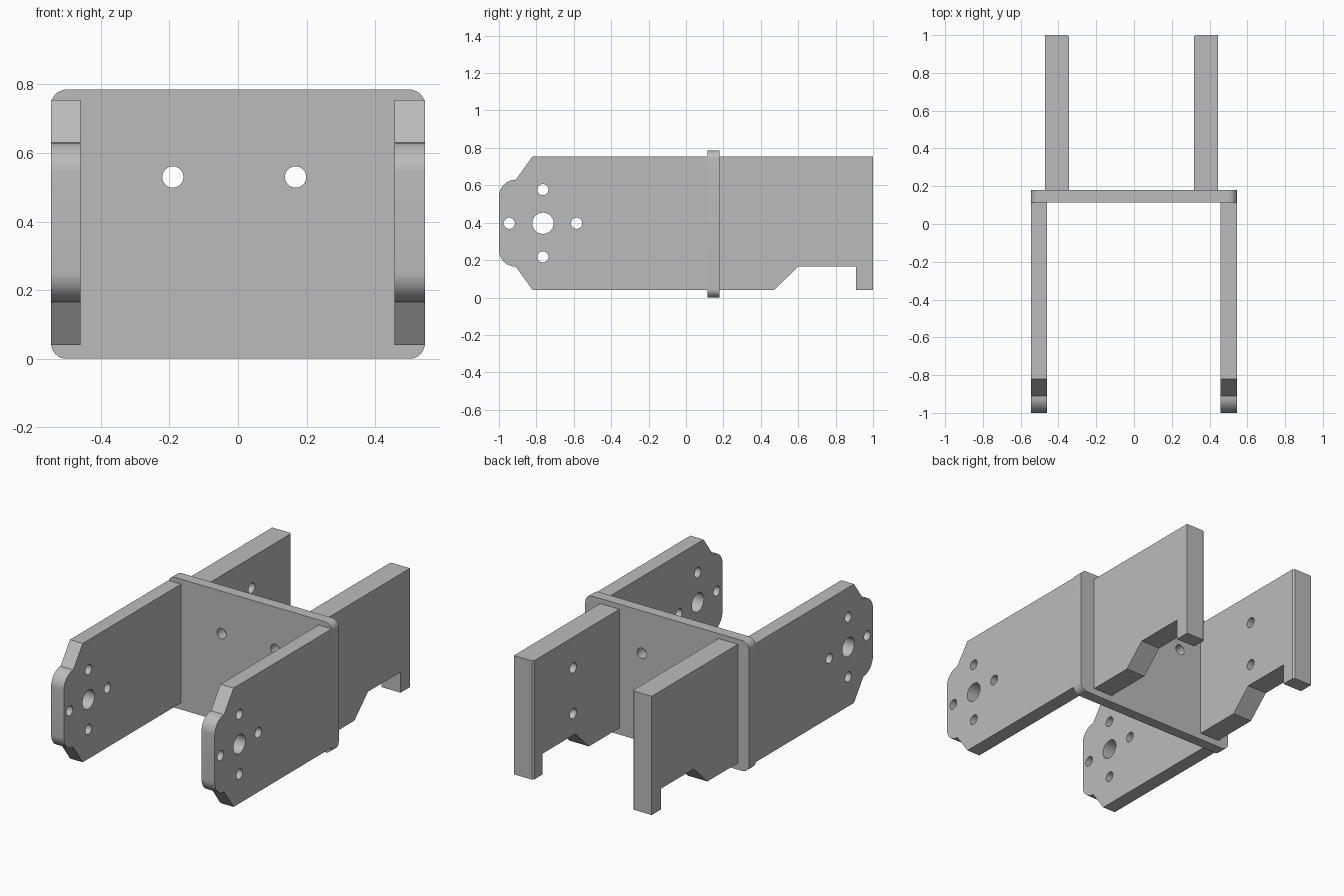
import bpy, bmesh, math
from mathutils import Vector, Matrix

cube = bpy.data.objects.get("Cube")
if cube:
    bpy.data.objects.remove(cube, do_unlink=True)

# Single grey material
grey = bpy.data.materials.new("plain_grey")
grey.use_nodes = True
grey.diffuse_color = (0.5, 0.5, 0.5, 1)
grey.node_tree.nodes["Principled BSDF"].inputs["Base Color"].default_value = (0.5, 0.5, 0.5, 1)


def arc(cx, cy, r, start, steps=10):
    """Quarter circle, counter-clockwise from the start angle in degrees."""
    angles = [math.radians(start + 90 * i / steps) for i in range(steps + 1)]
    return [(cx + r * math.cos(a), cy + r * math.sin(a)) for a in angles]


def plate(name, profile, axis, lo, hi):
    """Extrude a 2D profile along x (profile is y, z) or y (profile is x, z)."""
    def place(p, d):
        return (d, p[0], p[1]) if axis == "x" else (p[0], d, p[1])
    bm = bmesh.new()
    face = bm.faces.new([bm.verts.new(place(p, lo)) for p in profile])
    moved = bmesh.ops.extrude_face_region(bm, geom=[face])["geom"]
    shift = Vector(place((0, 0), hi - lo))
    bmesh.ops.translate(bm, vec=shift, verts=[v for v in moved if isinstance(v, bmesh.types.BMVert)])
    bmesh.ops.recalc_face_normals(bm, faces=bm.faces)
    mesh = bpy.data.meshes.new(name)
    bm.to_mesh(mesh)
    bm.free()
    mesh.materials.append(grey)
    obj = bpy.data.objects.new(name, mesh)
    bpy.context.collection.objects.link(obj)
    return obj


def drill(obj, centre, radius, axis, depth):
    """Cut one round hole, centred on a point."""
    bm = bmesh.new()
    turn = Matrix.Rotation(math.pi / 2, 4, "Y" if axis == "x" else "X")
    bmesh.ops.create_cone(bm, cap_ends=True, segments=32, radius1=radius, radius2=radius,
                          depth=depth, matrix=Matrix.Translation(centre) @ turn)
    mesh = bpy.data.meshes.new("hole_cutter")
    bm.to_mesh(mesh)
    bm.free()
    mesh.materials.append(grey)
    cutter = bpy.data.objects.new("hole_cutter", mesh)
    cutter.hide_render = True
    bpy.context.collection.objects.link(cutter)
    mod = obj.modifiers.new("hole", "BOOLEAN")
    mod.operation, mod.solver, mod.object = "DIFFERENCE", "EXACT", cutter
    bpy.context.view_layer.objects.active = obj
    bpy.ops.object.modifier_apply(modifier=mod.name)
    bpy.data.objects.remove(cutter, do_unlink=True)


def finish(obj):
    bpy.ops.object.select_all(action="DESELECT")
    obj.select_set(True)
    bpy.context.view_layer.objects.active = obj
    bpy.ops.object.shade_smooth_by_angle(angle=math.radians(30))


# Cross plate with rounded corners and two screw holes
W, H, R = 0.545, 0.785, 0.045
corners = (arc(W - R, R, R, 270) + arc(W - R, H - R, R, 0)
           + arc(R - W, H - R, R, 90) + arc(R - W, R, R, 180))
cross = plate("cross_plate", corners, "y", 0.115, 0.18)
for x in (-0.19, 0.168):
    drill(cross, (x, 0.15, 0.53), 0.031, "y", 0.3)
finish(cross)

# Front arms with rounded noses and a ring of four holes round a shaft hole
LOW, TOP, MID = 0.04, 0.755, 0.397
arm_profile = ([(0.115, TOP), (-0.82, TOP)] + arc(-0.91, 0.54, 0.09, 90)
               + arc(-0.91, 0.255, 0.09, 180) + [(-0.82, LOW), (0.115, LOW)])
for side, lo, hi in (("right", -0.545, -0.46), ("left", 0.457, 0.545)):
    arm = plate("front_arm_" + side, arm_profile, "x", lo, hi)
    mid_x = (lo + hi) / 2
    drill(arm, (mid_x, -0.765, MID), 0.057, "x", 0.3)
    for dy, dz in ((0.18, 0), (-0.18, 0), (0, 0.18), (0, -0.18)):
        drill(arm, (mid_x, -0.765 + dy, MID + dz), 0.03, "x", 0.3)
    finish(arm)

# Rear plates with a notch below and blind holes on the inner faces
rear_profile = [(0.18, LOW), (0.47, LOW), (0.6, 0.165), (0.91, 0.165),
                (0.91, LOW), (1, LOW), (1, TOP), (0.18, TOP)]
for side, lo, hi, inner in (("right", -0.472, -0.343, -0.343), ("left", 0.317, 0.446, 0.317)):
    rear = plate("rear_plate_" + side, rear_profile, "x", lo, hi)
    # Small bevel along the inner end edge
    bm = bmesh.new()
    bm.from_mesh(rear.data)
    edge = [e for e in bm.edges if all(abs(v.co.x - inner) < 1e-4 and v.co.y > 0.999 for v in e.verts)]
    bmesh.ops.bevel(bm, geom=edge, offset=0.01, segments=1, affect="EDGES")
    bm.to_mesh(rear.data)
    bm.free()
    for z in (0.295, 0.57):
        drill(rear, (inner, 0.62, z), 0.031, "x", 0.12)
    finish(rear)
